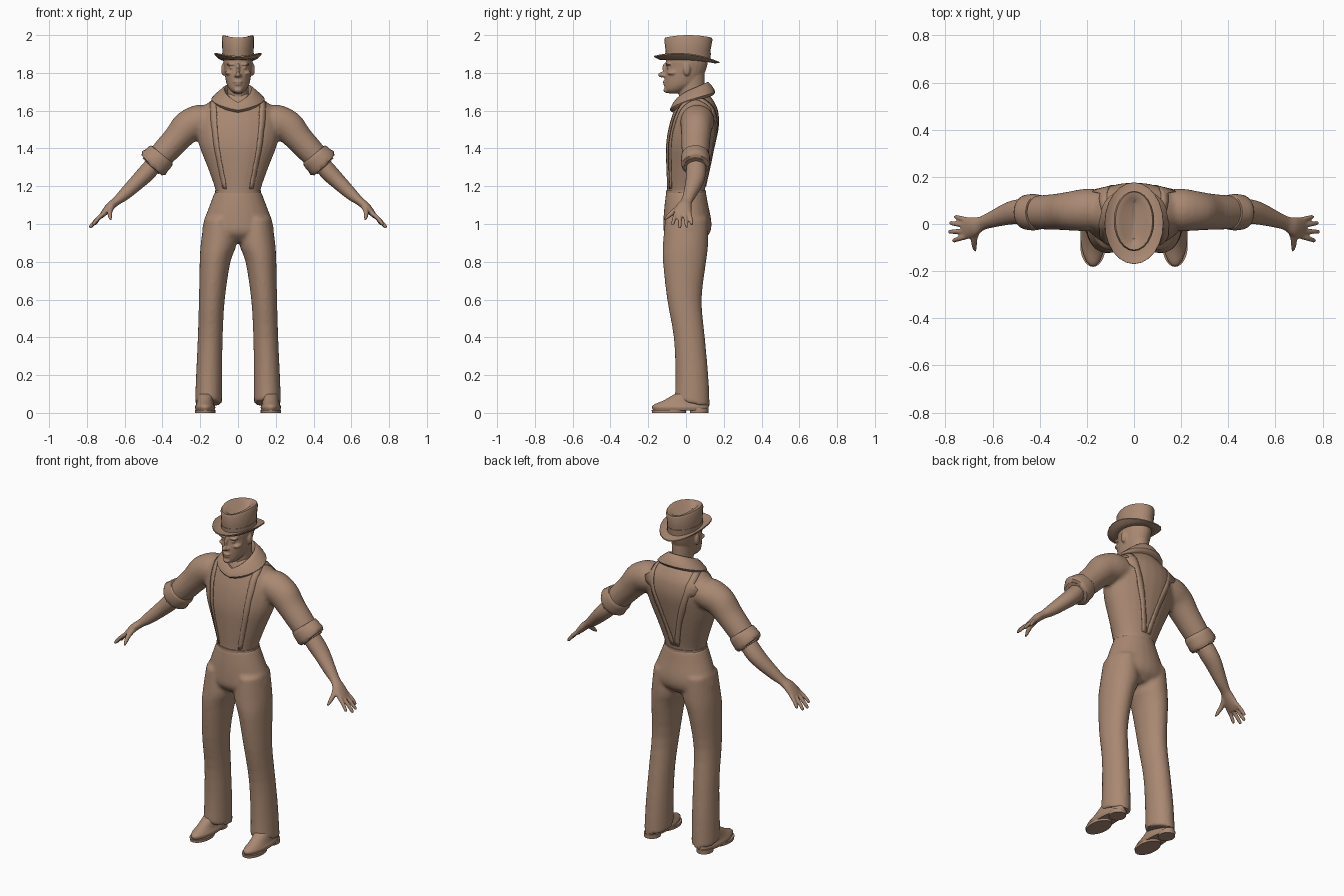
import bpy, bmesh, math
from mathutils import Vector
from mathutils.bvhtree import BVHTree

N = 24
clay = bpy.data.materials.new("clay")
clay.diffuse_color = (0.40, 0.25, 0.17, 1)


def R(x0, x1, y0, y1, z, bend=None):
    """Horizontal oval given by its extents; bend(u, v) lifts it (v = -1 is the front)."""
    ring = []
    for i in range(N):
        a = math.tau * (i + 0.0) / N
        u, v = math.cos(a), math.sin(a)
        ring.append(Vector(((x0 + x1) / 2 + u * (x1 - x0) / 2, (y0 + y1) / 2 + v * (y1 - y0) / 2,
                            z + (bend(u, v) if bend else 0))))
    return ring


def C(x, y0, y1, z, bend=None):
    return R(-x, x, y0, y1, z, bend)


def tube(path):
    """Rings square to a path of (x, y, z, radius along y, radius across)."""
    rings = []
    for i, (x, y, z, ry, rv) in enumerate(path):
        a, b = path[max(i - 1, 0)], path[min(i + 1, len(path) - 1)]
        t = (Vector(b[:3]) - Vector(a[:3])).normalized()
        v = t.cross(Vector((0, 1, 0))).normalized()
        u = v.cross(t)
        rings.append([Vector((x, y, z)) + u * ry * math.cos(k * math.tau / N)
                      + v * rv * math.sin(k * math.tau / N) for k in range(N)])
    return rings


def refine(rings, steps):
    """Catmull-Rom interpolation between rings."""
    out = []
    for i in range(len(rings) - 1):
        a, b, c, d = (rings[min(max(i + k, 0), len(rings) - 1)] for k in (-1, 0, 1, 2))
        for s in range(steps):
            t = s / steps
            out.append([0.5 * (2 * q + (r - p) * t + (2 * p - 5 * q + 4 * r - w) * t * t
                               + (3 * q - p - 3 * r + w) * t ** 3) for p, q, r, w in zip(a, b, c, d)])
    return out + [rings[-1]]


def part(name, centre=(), sides=(), voxel=0, smooth=0, steps=3, angle=50):
    """Lofts as one object; 'sides' are mirrored in x; a voxel size fuses everything."""
    bm = bmesh.new()
    for loft, sx in [(l, 1) for l in centre] + [(l, s) for l in sides for s in (1, -1)]:
        rows = [[bm.verts.new((p.x * sx, p.y, p.z)) for p in r] for r in refine(loft, steps)]
        for a, b in zip(rows, rows[1:]):
            for i in range(N):
                j = (i + 1) % N
                bm.faces.new((a[i], a[j], b[j], b[i]))
        bm.faces.new(rows[0])
        bm.faces.new(rows[-1])
    bmesh.ops.recalc_face_normals(bm, faces=bm.faces)
    return finish(name, bm, voxel, smooth, angle)


def finish(name, bm, voxel=0, smooth=0, angle=50):
    me = bpy.data.meshes.new(name)
    bm.to_mesh(me)
    bm.free()
    ob = bpy.data.objects.new(name, me)
    bpy.context.collection.objects.link(ob)
    if voxel:
        m = ob.modifiers.new("fuse", 'REMESH')
        m.mode, m.voxel_size = 'VOXEL', voxel
        m = ob.modifiers.new("soften", 'SMOOTH')
        m.factor, m.iterations = 0.5, smooth
        me = bpy.data.meshes.new_from_object(ob.evaluated_get(bpy.context.evaluated_depsgraph_get()))
        ob.modifiers.clear()
        ob.data = me
    me.shade_smooth()
    me.set_sharp_from_angle(angle=math.radians(angle))
    me.materials.clear()
    me.materials.append(clay)
    return ob


def ball(x, y, z, rx, ry, rz):
    return [R(x - rx * s, x + rx * s, y - ry * s, y + ry * s, z + rz * h)
            for s, h in ((0.1, -1), (0.7, -0.7), (1, 0), (0.7, 0.7), (0.1, 1))]


# Shirt: torso fused with the upper sleeves
torso = [C(.116, -.10, .10, 1.14), C(.122, -.10, .102, 1.19), C(.165, -.105, .13, 1.31), C(.208, -.106, .155, 1.42),
         C(.225, -.09, .175, 1.52), C(.205, -.065, .17, 1.60), C(.14, -.045, .145, 1.655), C(.08, -.03, .12, 1.69)]
sleeve = tube([(.12, .065, 1.55, .08, .07), (.20, .06, 1.545, .09, .088), (.27, .055, 1.512, .083, .086),
               (.325, .052, 1.45, .077, .074), (.385, .05, 1.385, .073, .07), (.44, .05, 1.325, .068, .064)])
shirt = part("shirt", [torso], [sleeve], voxel=.011, smooth=4)

# Rolled sleeve cuffs
part("sleeve_cuff", sides=[tube([(.40, .05, 1.37, .066, .062), (.404, .05, 1.364, .074, .077),
                                 (.43, .05, 1.338, .077, .082), (.457, .05, 1.311, .073, .076),
                                 (.463, .05, 1.305, .06, .06), (.445, .05, 1.323, .045, .04)])], steps=2)

# Trousers: hips fused with both legs
hem = lambda u, v: -.02 * v
hips = [C(.121, -.104, .104, 1.175), C(.15, -.114, .118, 1.10), C(.182, -.12, .135, 1.01), C(.185, -.115, .125, .95),
        C(.12, -.07, .08, .905)]
leg = [R(.02, .178, -.11, .115, 1.03), R(.006, .197, -.122, .118, .90), R(.04, .203, -.122, .107, .80),
       R(.07, .207, -.10, .083, .60), R(.081, .213, -.065, .10, .40), R(.084, .222, -.056, .118, .20),
       R(.085, .228, -.06, .126, .05, hem)]
part("trousers", [hips], [leg], voxel=.011, smooth=3)
part("waistband", [[C(.123, -.105, .105, 1.155), C(.1225, -.105, .105, 1.178), C(.10, -.08, .08, 1.179)]], steps=1)

# Shoes with sole and heel
toe = lambda u, v: -.012 * v
shoe = [R(.125, .222, -.172, .115, .012), R(.12, .228, -.18, .12, .03), R(.127, .222, -.168, .118, .045),
        R(.13, .218, -.12, .115, .065), R(.125, .215, -.06, .11, .10)]
part("shoe", sides=[shoe])
part("shoe_sole", sides=[[R(.12, .228, -.18, .0, 0), R(.12, .228, -.182, .0, .016)],
                         [R(.13, .218, .02, .118, 0), R(.13, .218, .02, .12, .025)]], steps=1)

# Forearm and hand
arm = tube([(.42, .053, 1.345, .048, .045), (.48, .053, 1.275, .053, .047), (.53, .045, 1.225, .048, .042),
            (.60, .02, 1.158, .035, .033), (.645, .003, 1.12, .03, .023), (.675, -.01, 1.095, .04, .023),
            (.705, -.017, 1.063, .046, .018), (.728, -.02, 1.037, .042, .011)])
fingers = []
for y0, x1, y1, z1 in ((.018, .762, .03, .995), (-.007, .782, .004, .98), (-.031, .787, -.033, .978), (-.053, .77, -.07, .993)):
    x0, z0 = .708, 1.058
    fingers.append(tube([(x0, y0, z0, .011, .012), ((x0 + x1) / 2, (y0 + y1) / 2, (z0 + z1) / 2 + .006, .0105, .011),
                         (x1 - .006, y1, z1 + .008, .009, .009), (x1, y1, z1, .003, .003)]))
fingers.append(tube([(.668, -.025, 1.095, .018, .018), (.678, -.062, 1.068, .014, .014),
                     (.677, -.095, 1.04, .011, .011), (.673, -.115, 1.02, .004, .005)]))
part("forearm_and_hand", sides=[arm] + fingers, voxel=.0055, smooth=3)

# Head with neck, nose, brow, lips and ears
skull = [C(.022, -.095, -.03, 1.692), C(.043, -.112, .01, 1.71), C(.06, -.114, .06, 1.74), C(.069, -.114, .092, 1.785),
         C(.075, -.106, .11, 1.83), C(.077, -.106, .115, 1.87), C(.06, -.08, .10, 1.93)]
neck = [C(.068, -.035, .12, 1.62), C(.055, -.038, .10, 1.70), C(.058, -.045, .098, 1.79)]
nose = tube([(0, -.098, 1.85, .012, .01), (0, -.118, 1.825, .012, .010), (0, -.131, 1.797, .016, .015),
             (0, -.115, 1.782, .012, .012)])
nose = [[Vector((q.x, q.y, q.z)) for q in r] for r in nose]
part("head", [skull, neck, ball(0, -.129, 1.79, .013, .018, .015), ball(0, -.11, 1.823, .01, .016, .03),
              ball(0, -.112, 1.752, .025, .013, .006), ball(0, -.11, 1.74, .021, .012, .007),
              ball(0, -.104, 1.708, .022, .016, .014)],
     [ball(.033, -.092, 1.845, .028, .017, .008), ball(.046, -.07, 1.80, .022, .03, .013),
      ball(.012, -.118, 1.786, .009, .012, .008), ball(.078, .004, 1.818, .011, .019, .034),
      ball(.032, -.094, 1.827, .014, .009, .007)], voxel=.005, smooth=3)

# Folded collar, dipping to a V at the front
vee = lambda d: lambda u, v: .035 * v - (d * (1 - abs(u)) if v < 0 else 0)
part("collar", [[C(.13, -.07, .14, 1.645, vee(.02)), C(.142, -.085, .155, 1.662, vee(.025)), C(.112, -.078, .142, 1.69, vee(.035)),
                 C(.078, -.06, .12, 1.715, vee(.035)), C(.068, -.045, .108, 1.705, vee(.03)), C(.055, -.03, .09, 1.66)]], steps=2)

# Hat: curled brim, tall crown with a creased top
curl = lambda u, v: .03 * u * u - .016 * v
soft = lambda u, v: .006 * u * u - .006 * v
rim = lambda u, v: .013 * u * u
part("hat", [[C(.06, -.08, .09, 1.875), C(.08, -.11, .125, 1.862, soft), C(.105, -.14, .15, 1.86, lambda u, v: curl(u, v) * .6),
              C(.125, -.17, .177, 1.868, curl), C(.124, -.169, .176, 1.874, curl),
              C(.102, -.14, .15, 1.869, lambda u, v: curl(u, v) * .6),
              C(.083, -.107, .127, 1.875, soft)],
             [C(.083, -.107, .127, 1.865, soft), C(.083, -.109, .13, 1.92), C(.086, -.115, .14, 1.975, rim),
              C(.079, -.11, .136, 1.987, rim), C(.055, -.085, .112, 1.982, rim), C(.012, -.065, .09, 1.955)]], steps=1)
part("hat_band", [[C(.0845, -.109, .129, 1.878, soft), C(.085, -.111, .132, 1.905)]], steps=1)

# Braces: ribbons laid on the shirt surface, meeting at the back of the waist
sm = bmesh.new()
sm.from_mesh(shirt.data)
tree = BVHTree.FromBMesh(sm)
path = [Vector(p) for p in ((.112, -.15, 1.18), (.138, -.16, 1.35), (.155, -.16, 1.5), (.155, -.10, 1.62), (.15, .05, 1.72),
                            (.15, .20, 1.63), (.12, .22, 1.5), (.07, .22, 1.35), (.025, .2, 1.18))]
bm = bmesh.new()
for sx in (1, -1):
    prev = None
    for a, b in zip(path, path[1:]):
        for k in range(8):
            p, row = a.lerp(b, k / 7), []
            for w in (-.022, 0, .022):
                co, no, _, _ = tree.find_nearest(Vector(((p.x + w) * sx, p.y, p.z)))
                row.append(bm.verts.new(co + no * .002))
            if prev and k:
                for i in (0, 1):
                    bm.faces.new((prev[i], prev[i + 1], row[i + 1], row[i]))
            prev = row
sm.free()
bmesh.ops.remove_doubles(bm, verts=bm.verts, dist=.0005)
bmesh.ops.recalc_face_normals(bm, faces=bm.faces)
braces = finish("braces", bm)
m = braces.modifiers.new("thickness", 'SOLIDIFY')
m.thickness, m.offset = .003, 0
